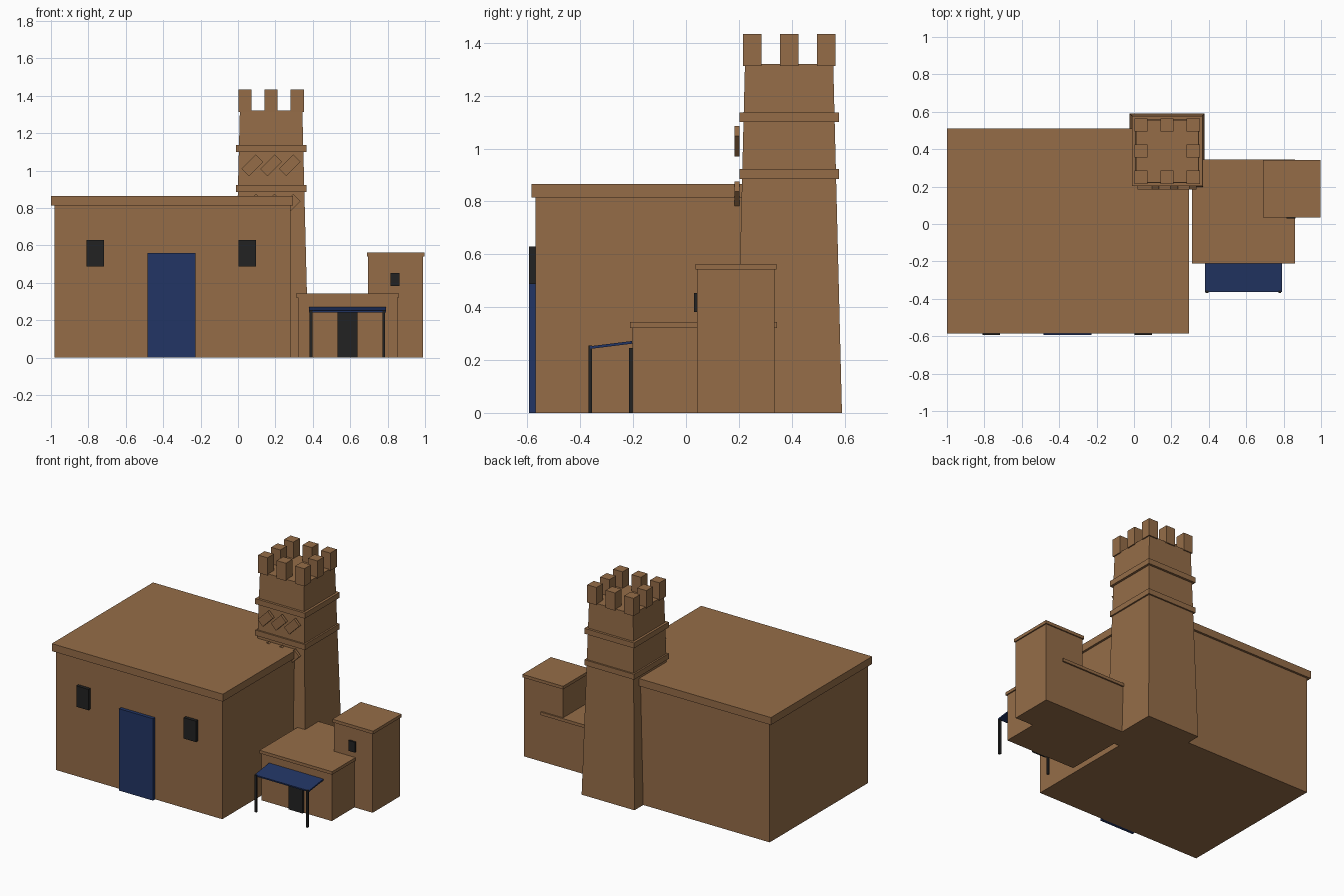
import bpy
import bmesh
import math

default_cube = bpy.data.objects.get("Cube")
if default_cube:
    bpy.data.objects.remove(default_cube, do_unlink=True)


def make_material(name, rgb):
    mat = bpy.data.materials.new(name)
    mat.use_nodes = True
    color = (*rgb, 1.0)
    mat.diffuse_color = color
    mat.node_tree.nodes["Principled BSDF"].inputs["Base Color"].default_value = color
    return mat


CLAY = make_material("clay brown", (0.30, 0.152, 0.064))
BLUE = make_material("deep blue", (0.016, 0.036, 0.130))
DARK = make_material("charcoal", (0.016, 0.016, 0.016))


def block(name, x, y, z, mat=CLAY, taper=1.0):
    """Box spanning three (min, max) ranges; taper scales its top face."""
    center = [(a + b) / 2 for a, b in (x, y, z)]
    size = [b - a for a, b in (x, y, z)]
    bm = bmesh.new()
    bmesh.ops.create_cube(bm, size=1)
    for v in bm.verts:
        k = taper if v.co.z > 0 else 1.0
        v.co.x *= size[0] * k
        v.co.y *= size[1] * k
        v.co.z *= size[2]
    mesh = bpy.data.meshes.new(name)
    bm.to_mesh(mesh)
    bm.free()
    mesh.materials.append(mat)
    obj = bpy.data.objects.new(name, mesh)
    obj.location = center
    bpy.context.collection.objects.link(obj)
    return obj


def around(center, half):
    return (center - half, center + half)


# Main hall with overhanging flat roof
block("hall_walls", (-0.98, 0.28), (-0.57, 0.495), (0, 0.82))
block("hall_roof", (-1.0, 0.295), (-0.585, 0.51), (0.814, 0.865))
block("hall_door", (-0.485, -0.228), (-0.593, -0.565), (0, 0.56), BLUE)
for side, cx in (("right", -0.763), ("left", 0.05)):
    block(f"hall_window_{side}", around(cx, 0.046), (-0.593, -0.565), (0.487, 0.63), DARK)

# Tapered tower with two bands
TX, TY = 0.177, 0.39
block("tower_shaft", around(TX, 0.2), around(TY, 0.2), (0, 1.32), taper=0.835)
for name, z in (("lower", (0.885, 0.922)), ("upper", (1.1, 1.137))):
    block(f"tower_band_{name}", around(TX, 0.188), around(TY, 0.188), z)

# Ring of eight battlements
for i in (-1, 0, 1):
    for j in (-1, 0, 1):
        if i or j:
            block("battlement", around(TX + 0.14 * i, 0.035),
                  around(TY + 0.14 * j, 0.035), (1.312, 1.433))

# Two rows of slanted ornaments on the tower front
for z in (0.818, 1.028):
    for i in (-1, 0, 1):
        ornament = block("slanted_ornament", around(TX + 0.1 * i, 0.054),
                         (0.184, 0.202), around(z, 0.0275))
        ornament.rotation_euler.y = -math.pi / 4

# Low annex
block("annex_walls", (0.32, 0.852), (-0.203, 0.335), (0, 0.33))
block("annex_roof", (0.311, 0.86), (-0.211, 0.345), (0.322, 0.343))
block("annex_door", (0.532, 0.64), (-0.216, -0.2), (0, 0.245), DARK)

# Turret beside the annex
block("turret_walls", (0.696, 0.99), (0.042, 0.335), (0, 0.55))
block("turret_roof", (0.69, 0.998), (0.035, 0.343), (0.542, 0.563))
block("turret_window", (0.815, 0.863), (0.03, 0.045), (0.382, 0.453), DARK)

# Sloping awning on two posts
awning = block("awning", (0.379, 0.79), (-0.363, -0.203), (0.252, 0.262), BLUE)
awning.rotation_euler.x = math.atan2(0.02, 0.16)
for side, cx in (("right", 0.39), ("left", 0.78)):
    block(f"awning_post_{side}", around(cx, 0.007), around(-0.362, 0.007), (0, 0.254), DARK)
